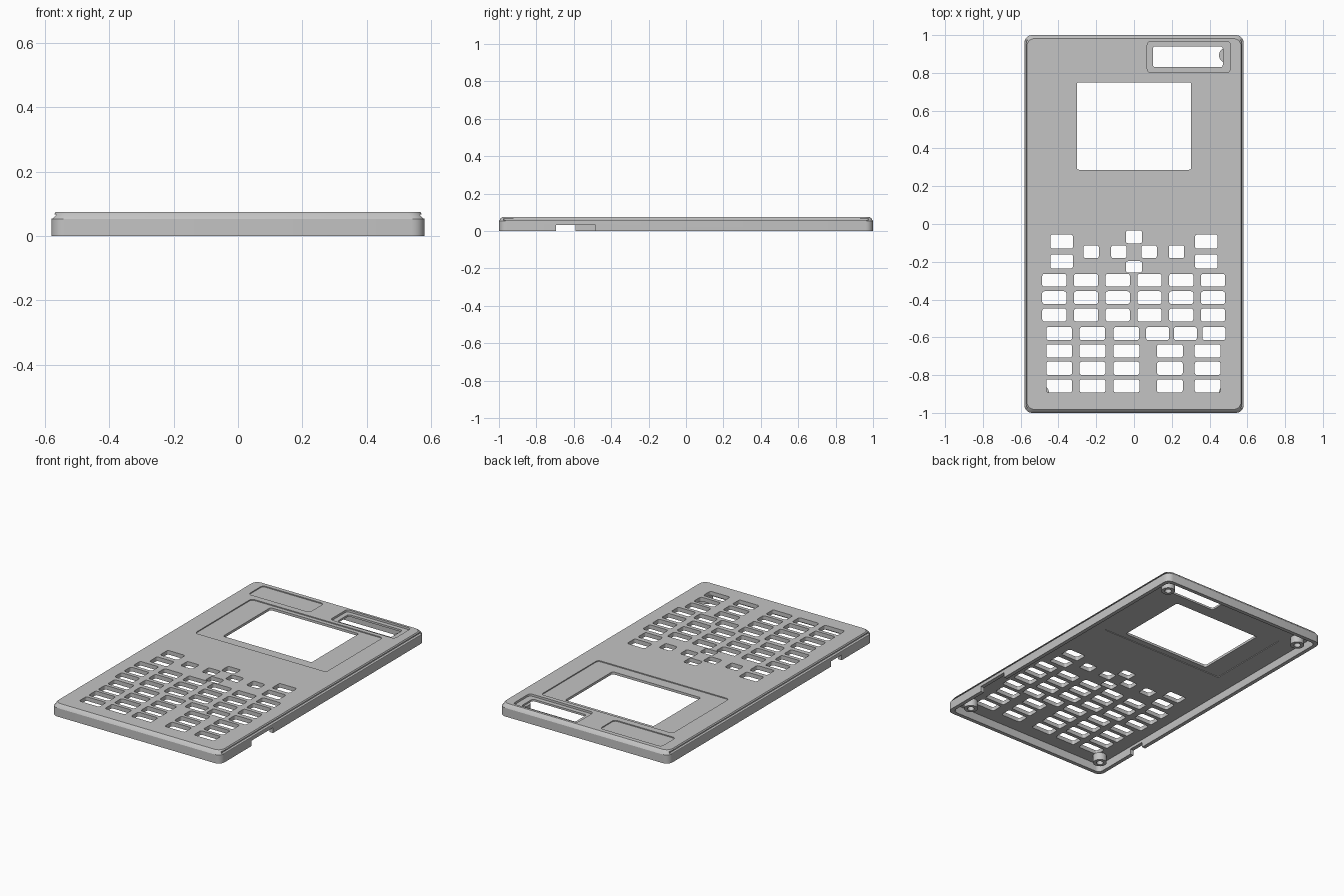
import bpy, bmesh, math

scene_cube = bpy.data.objects.get("Cube")
if scene_cube:
    bpy.data.objects.remove(scene_cube, do_unlink=True)

grey = bpy.data.materials.new("light grey plastic")
grey.use_nodes = True
colour = (0.55, 0.55, 0.55, 1)
grey.diffuse_color = colour
grey.node_tree.nodes["Principled BSDF"].inputs["Base Color"].default_value = colour


def ring(bm, cx, cy, hx, hy, z, r, steps=5):
    """Rounded rectangle of vertices."""
    verts = []
    for q, (sx, sy) in enumerate(((1, 1), (-1, 1), (-1, -1), (1, -1))):
        for i in range(steps + 1):
            a = math.pi / 2 * (q + i / steps)
            verts.append(bm.verts.new((cx + sx * (hx - r) + r * math.cos(a),
                                       cy + sy * (hy - r) + r * math.sin(a), z)))
    return verts


def loft(bm, rings):
    """Closed solid through a stack of rings."""
    n = len(rings[0])
    for low, high in zip(rings, rings[1:]):
        for i in range(n):
            j = (i + 1) % n
            bm.faces.new((low[i], low[j], high[j], high[i]))
    bm.faces.new(rings[0][::-1])
    bm.faces.new(rings[-1])


def block(bm, x0, x1, y0, y1, z0, z1, r=0.012):
    c = (x0 + x1) / 2, (y0 + y1) / 2
    loft(bm, [ring(bm, *c, (x1 - x0) / 2, (y1 - y0) / 2, z, r) for z in (z0, z1)])


def make(name, bm):
    mesh = bpy.data.meshes.new(name)
    bm.to_mesh(mesh)
    bm.free()
    mesh.materials.append(grey)
    obj = bpy.data.objects.new(name, mesh)
    bpy.context.collection.objects.link(obj)
    return obj


def cut(target, boxes):
    """Subtract a group of separate rounded boxes."""
    bm = bmesh.new()
    for box in boxes:
        block(bm, *box)
    cutter = make("cutter", bm)
    cutter.hide_render = True
    mod = target.modifiers.new("cut", 'BOOLEAN')
    mod.operation, mod.solver, mod.object = 'DIFFERENCE', 'EXACT', cutter
    bpy.ops.object.select_all(action='DESELECT')
    bpy.context.view_layer.objects.active = target
    target.select_set(True)
    bpy.ops.object.modifier_apply(modifier=mod.name)
    bpy.data.objects.remove(cutter, do_unlink=True)


# Outer case with a sloped upper edge
bm = bmesh.new()
loft(bm, [ring(bm, 0, 0, 0.58 - ix, 1 - iy, z, 0.04)
          for z, ix, iy in ((0, 0, 0), (0.053, 0, 0), (0.068, 0.009, 0.009), (0.075, 0.013, 0.018))])
case = make("front_case", bm)

# Hollow underside
cut(case, [(-0.556, 0.556, -0.976, 0.976, -0.1, 0.05, 0.03)])
# Long grooves on both sides
cut(case, [(0.563, 0.7, -0.975, 0.975, 0.055, 0.067, 0.004),
           (-0.7, -0.563, -0.975, 0.975, 0.055, 0.067, 0.004)])
# Side notches in the rim
cut(case, [(0.53, 0.7, -0.695, -0.485, -0.1, 0.033, 0.001),
           (-0.7, -0.53, -0.695, -0.59, -0.1, 0.033, 0.001)])
# Shallow recesses: screen surround, name plate, slot surround
cut(case, [(-0.45, 0.45, 0.22, 0.775, 0.069, 0.1, 0.02),
           (-0.5, -0.08, 0.815, 0.955, 0.069, 0.1, 0.02),
           (0.07, 0.51, 0.802, 0.967, 0.062, 0.1, 0.02)])
# Pocket behind the screen
cut(case, [(-0.43, 0.43, 0.25, 0.8, 0.0, 0.054, 0.01)])

# Openings: screen, slot and keys
holes = [(-0.303, 0.303, 0.287, 0.75), (0.1, 0.47, 0.83, 0.94)]


def key(x, y, w, h):
    holes.append((x - w / 2, x + w / 2, y - h / 2, y + h / 2))


for y in (-0.093, -0.198):
    for x in (-0.383, 0.383):
        key(x, y, 0.12, 0.075)
key(0, -0.068, 0.087, 0.068)
key(0, -0.227, 0.087, 0.06)
for x in (-0.227, -0.08, 0.08, 0.225):
    key(x, -0.147, 0.082, 0.068)
for y in (-0.298, -0.39, -0.482):
    for i in range(6):
        key(-0.422 + i * 0.168, y, 0.128, 0.068)
wide_columns = (-0.396, -0.22, -0.04)
for x in wide_columns:
    key(x, -0.58, 0.135, 0.07)
for x in (0.125, 0.272, 0.423):
    key(x, -0.58, 0.122, 0.07)
for y in (-0.672, -0.764, -0.857):
    for x in wide_columns + (0.19, 0.39):
        key(x, y, 0.137, 0.07)
cut(case, [h + (-0.05, 0.15) for h in holes])

# Hollow screw posts in the corners
posts = []
for sx in (-1, 1):
    for sy in (-1, 1):
        bm = bmesh.new()
        n = 24
        loops = []
        for r, z in ((0.04, 0.052), (0.04, 0.004), (0.02, 0.004), (0.02, 0.045)):
            loops.append([bm.verts.new((sx * 0.49 + r * math.cos(2 * math.pi * i / n),
                                        sy * 0.893 + r * math.sin(2 * math.pi * i / n), z))
                          for i in range(n)])
        loft(bm, loops)
        bmesh.ops.recalc_face_normals(bm, faces=bm.faces)
        posts.append(make(f"screw_post_{len(posts) + 1}", bm))

# Smooth rounded corners, keep sharp edges
bpy.ops.object.select_all(action='DESELECT')
for obj in [case] + posts:
    obj.select_set(True)
bpy.context.view_layer.objects.active = case
bpy.ops.object.shade_smooth_by_angle(angle=math.radians(25))
